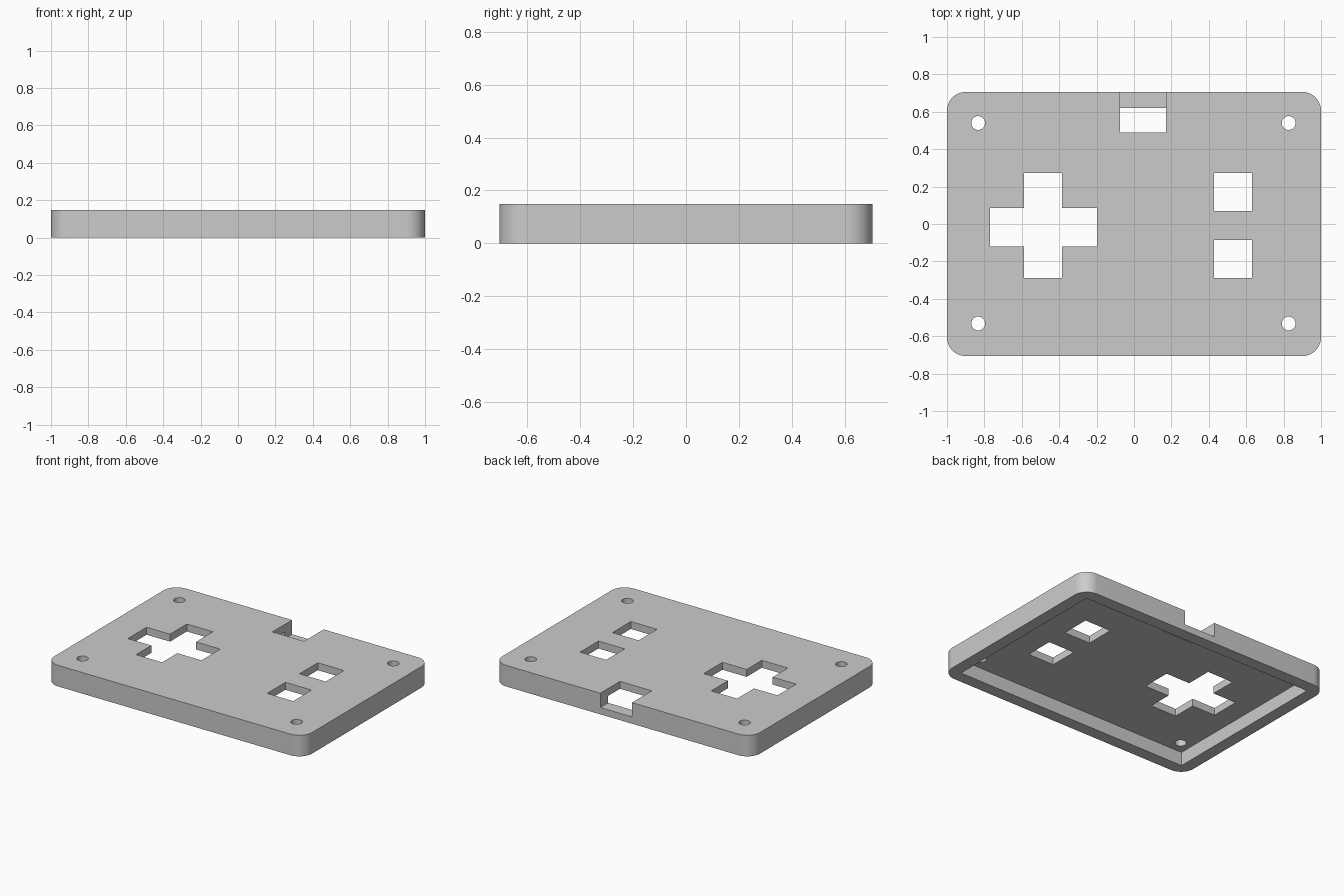
import bpy, bmesh, math

if "Cube" in bpy.data.objects:
    bpy.data.objects.remove(bpy.data.objects["Cube"], do_unlink=True)

HALF_X, HALF_Y, HEIGHT = 1.0, 0.706, 0.148
WALL, PLATE, CORNER = 0.086, 0.052, 0.1

grey = bpy.data.materials.new("plain grey")
grey.use_nodes = True
colour = (0.6, 0.6, 0.6, 1)
grey.diffuse_color = colour
grey.node_tree.nodes["Principled BSDF"].inputs["Base Color"].default_value = colour


def prism(name, outline, z0, z1):
    """Extrude a flat outline between two heights."""
    bm = bmesh.new()
    face = bm.faces.new([bm.verts.new((x, y, z0)) for x, y in outline])
    top = bmesh.ops.extrude_face_region(bm, geom=[face])["geom"]
    for v in top:
        if isinstance(v, bmesh.types.BMVert):
            v.co.z = z1
    bmesh.ops.recalc_face_normals(bm, faces=bm.faces)
    mesh = bpy.data.meshes.new(name)
    bm.to_mesh(mesh)
    bm.free()
    mesh.materials.append(grey)
    obj = bpy.data.objects.new(name, mesh)
    bpy.context.collection.objects.link(obj)
    return obj


def rect(x0, x1, y0, y1):
    return [(x0, y0), (x1, y0), (x1, y1), (x0, y1)]


def arc(cx, cy, r, start, end, steps):
    angles = [math.radians(start + (end - start) * i / steps) for i in range(steps + 1)]
    return [(cx + r * math.cos(a), cy + r * math.sin(a)) for a in angles]


# Case body with rounded vertical corners
outline = []
for i, (sx, sy) in enumerate([(1, 1), (-1, 1), (-1, -1), (1, -1)]):
    outline += arc(sx * (HALF_X - CORNER), sy * (HALF_Y - CORNER), CORNER, 90 * i, 90 * i + 90, 12)
case = prism("case_shell", outline, 0, HEIGHT)

# Hollow underside
ix, iy = HALF_X - WALL, HALF_Y - WALL
cutters = [prism("cavity_cutter", rect(-ix, ix, -iy, iy), -0.1, HEIGHT - PLATE)]

# Direction pad opening
xa, xb, xc, xd = -0.77, -0.588, -0.386, -0.198
ya, yb, yc, yd = -0.289, -0.121, 0.086, 0.273
cross = [(xb, ya), (xc, ya), (xc, yb), (xd, yb), (xd, yc), (xc, yc),
         (xc, yd), (xb, yd), (xb, yc), (xa, yc), (xa, yb), (xb, yb)]
cutters.append(prism("pad_cutter", cross, 0.03, 0.3))

# Two square button openings
for y0, y1 in [(0.07, 0.273), (-0.289, -0.086)]:
    cutters.append(prism("button_cutter", rect(0.428, 0.631, y0, y1), 0.03, 0.3))

# Connector notch through the back edge
cutters.append(prism("notch_cutter", rect(-0.075, 0.171, 0.488, 0.9), 0.048, 0.3))

# Screw holes in the corners
for x in (-0.833, 0.827):
    for y in (-0.532, 0.54):
        cutters.append(prism("screw_cutter", arc(x, y, 0.037, 0, 360, 32)[:-1], 0.03, 0.3))

bpy.context.view_layer.objects.active = case
case.select_set(True)
for cutter in cutters:
    cutter.hide_render = True
    mod = case.modifiers.new("cut", "BOOLEAN")
    mod.operation = "DIFFERENCE"
    mod.solver = "EXACT"
    mod.object = cutter
    bpy.ops.object.modifier_apply(modifier=mod.name)
    bpy.data.objects.remove(cutter, do_unlink=True)

bpy.ops.object.select_all(action="DESELECT")
case.select_set(True)
bpy.ops.object.shade_smooth_by_angle(angle=math.radians(30))
